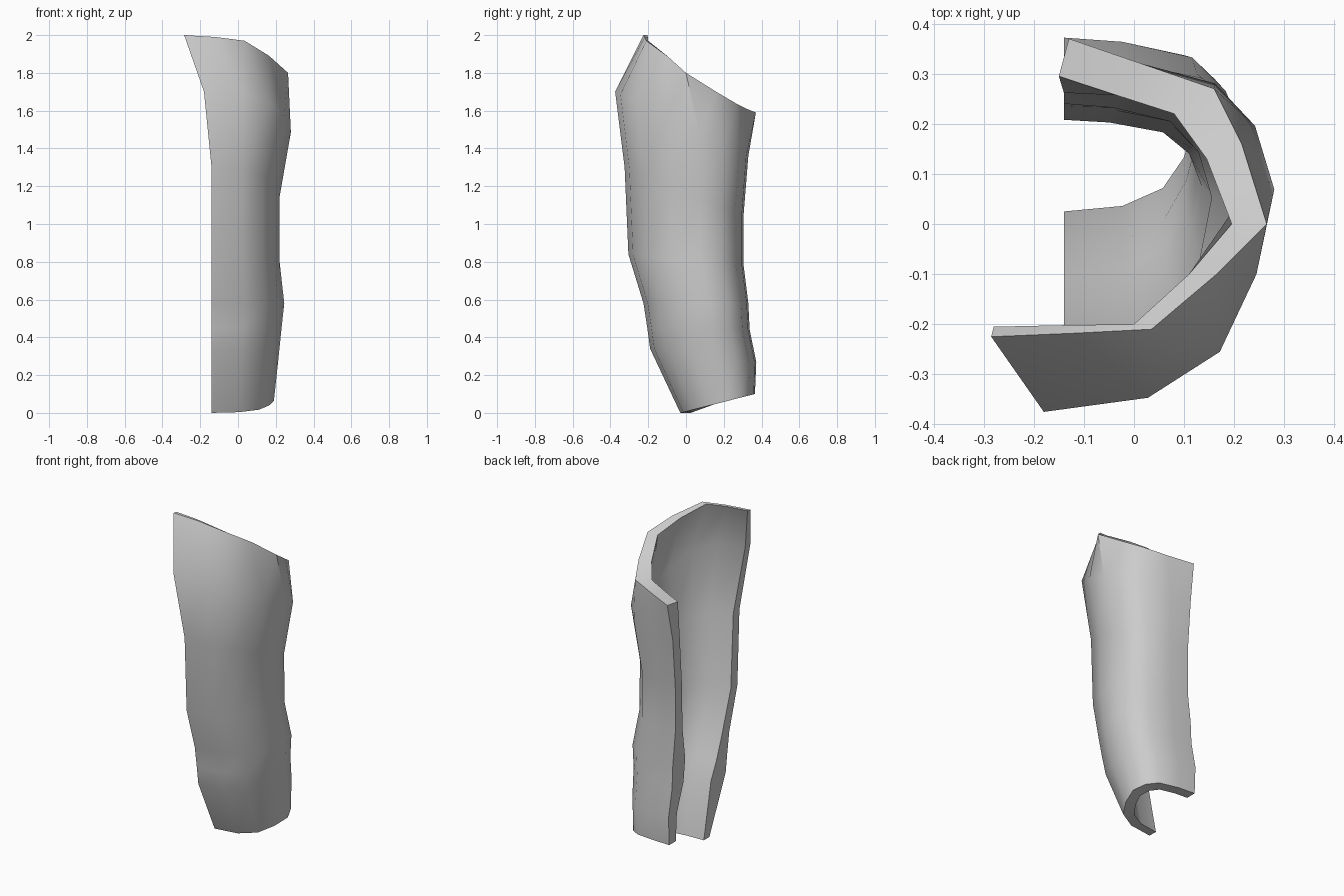
import bpy, bmesh, math

if "Cube" in bpy.data.objects:
    bpy.data.objects.remove(bpy.data.objects["Cube"])

# Normalised C-shaped section, front free end -> side -> back free end (u along x, v along y)
SECTION = [(0, 0), (.45, .04), (.76, .17), (.92, .39), (1, .63),
           (.91, .81), (.72, .93), (.33, .985), (0, 1)]

# Levels: z front, z back, front edge x, then outer (x max, y front, y back), inner (same)
LEVELS = [
    (0.00, 0.10, -.14, (.190, -.030, .365), (.120, .025, .300)),
    (0.34, 0.27, -.14, (.215, -.190, .372), (.125, -.045, .290)),
    (0.45, 0.44, -.14, (.230, -.205, .337), (.125, -.100, .225)),
    (0.58, 0.58, -.14, (.245, -.225, .330), (.135, -.150, .208)),
    (0.84, 0.78, -.14, (.220, -.305, .305), (.155, -.240, .235)),
    (1.30, 1.05, -.14, (.220, -.325, .305), (.155, -.265, .240)),
    (1.70, 1.36, -.18, (.280, -.375, .330), (.210, -.325, .262)),
]

# Slanted top rim
RIM_OUT = [(-.285, -.225), (-.12, -.218), (.035, -.21), (.165, -.10), (.265, 0),
           (.215, .16), (.16, .27), (.015, .32), (-.13, .37)]
RIM_IN = [(-.28, -.205), (-.14, -.202), (0, -.20), (.11, -.10), (.195, 0),
          (.145, .13), (.08, .22), (-.035, .257), (-.15, .295)]
RIM_Z = [2, 1.99, 1.97, 1.89, 1.80, 1.70, 1.635, 1.61, 1.59]


def section(zf, zb, x_front, dims):
    x_max, yf, yb = dims
    pts = []
    for u, v in SECTION:
        x0 = x_front + (-.14 - x_front) * v
        pts.append((x0 + (x_max - x0) * u, yf + (yb - yf) * v, zf + (zb - zf) * v))
    return pts


# Each loop runs along the outside and returns along the inside
loops = []
for zf, zb, xf, outer, inner in LEVELS:
    loops.append(section(zf, zb, xf, outer) + section(zf, zb, xf, inner)[::-1])
rim_out = [(x, y, z) for (x, y), z in zip(RIM_OUT, RIM_Z)]
rim_in = [(x, y, z) for (x, y), z in zip(RIM_IN, RIM_Z)]
loops.append(rim_out + rim_in[::-1])

# Loft the shell
bm = bmesh.new()
rings = [[bm.verts.new(p) for p in loop] for loop in loops]
n = len(rings[0])
for a, b in zip(rings, rings[1:]):
    for i in range(n):
        j = (i + 1) % n
        bm.faces.new((a[i], a[j], b[j], b[i]))

# Close the bottom and top edges with strips between outside and inside
for ring in (rings[0], rings[-1]):
    for i in range(n // 2 - 1):
        bm.faces.new((ring[i], ring[i + 1], ring[n - 2 - i], ring[n - 1 - i]))
bmesh.ops.recalc_face_normals(bm, faces=bm.faces[:])

mesh = bpy.data.meshes.new("limb_guard_shell")
bm.to_mesh(mesh)
bm.free()
shell = bpy.data.objects.new("limb_guard_shell", mesh)
bpy.context.collection.objects.link(shell)
bpy.context.view_layer.objects.active = shell
shell.select_set(True)
bpy.ops.object.shade_smooth_by_angle(angle=math.radians(42))
